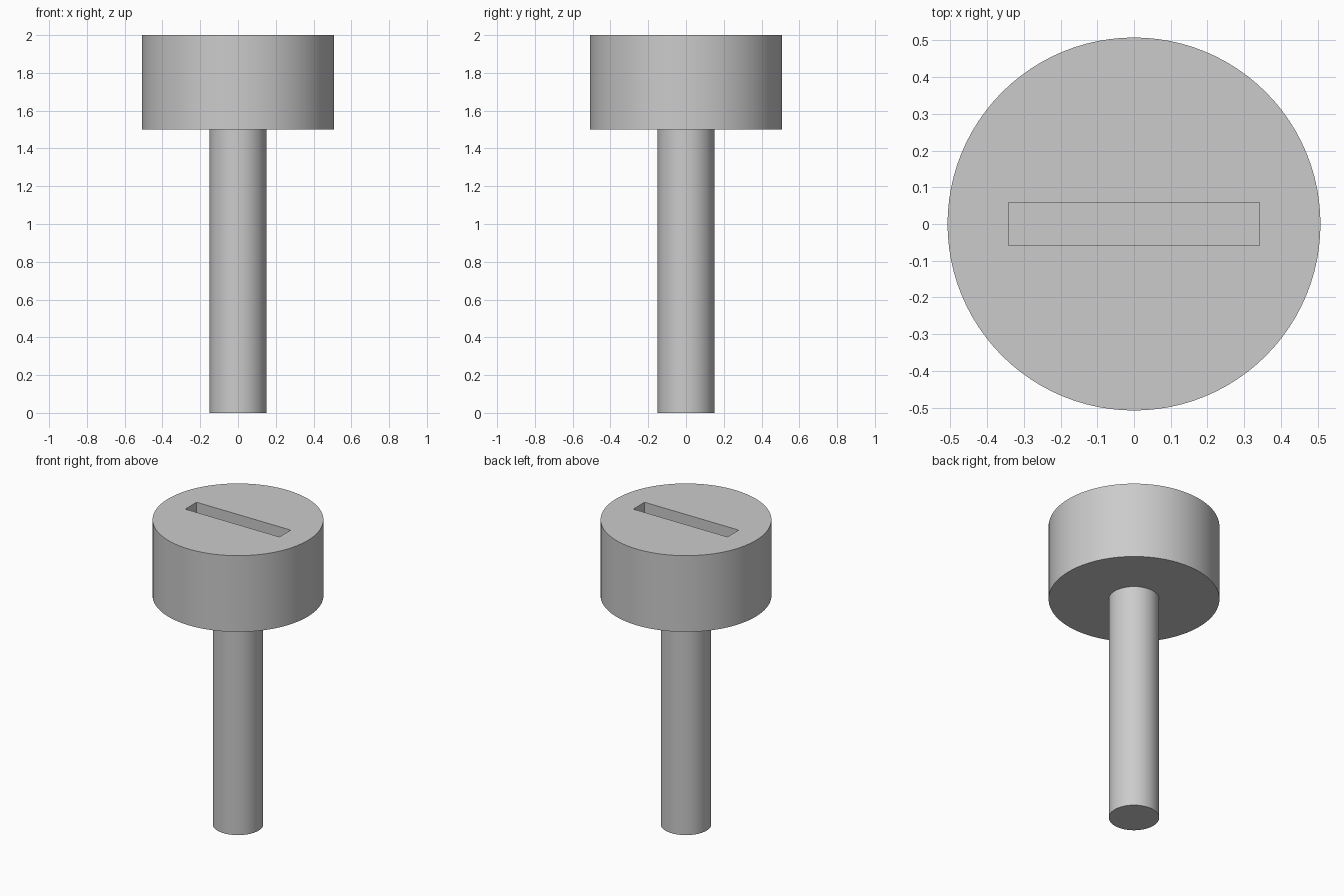
import bpy
import math

cube = bpy.data.objects.get("Cube")
if cube:
    bpy.data.objects.remove(cube, do_unlink=True)

HEAD_RADIUS, SHAFT_RADIUS = 0.508, 0.15
HEAD_BASE, TOP = 1.5, 2.0
SLOT_LENGTH, SLOT_WIDTH, SLOT_DEPTH = 0.683, 0.117, 0.2

grey = bpy.data.materials.new("plain grey")
grey.use_nodes = True
colour = (0.6, 0.6, 0.6, 1)
grey.diffuse_color = colour
grey.node_tree.nodes["Principled BSDF"].inputs["Base Color"].default_value = colour


def cylinder(name, radius, bottom, top):
    bpy.ops.mesh.primitive_cylinder_add(
        vertices=96, radius=radius, depth=top - bottom,
        location=(0, 0, (bottom + top) / 2))
    obj = bpy.context.object
    obj.name = name
    obj.data.materials.append(grey)
    return obj


# Shaft and broad round head
shaft = cylinder("shaft", SHAFT_RADIUS, 0, HEAD_BASE)
head = cylinder("head", HEAD_RADIUS, HEAD_BASE, TOP)

# Straight driver slot cut into the top of the head
bpy.ops.mesh.primitive_cube_add(size=1, location=(0, 0, TOP))
cutter = bpy.context.object
cutter.name = "slot_cutter"
cutter.scale = (SLOT_LENGTH, SLOT_WIDTH, SLOT_DEPTH * 2)
cutter.data.materials.append(grey)
cutter.hide_render = True

cut = head.modifiers.new("slot", "BOOLEAN")
cut.operation = "DIFFERENCE"
cut.solver = "EXACT"
cut.object = cutter
bpy.context.view_layer.objects.active = head
bpy.ops.object.modifier_apply(modifier=cut.name)
bpy.data.objects.remove(cutter, do_unlink=True)

# Smooth round sides with crisp rims
for part in (shaft, head):
    bpy.ops.object.select_all(action="DESELECT")
    part.select_set(True)
    bpy.context.view_layer.objects.active = part
    bpy.ops.object.shade_smooth_by_angle(angle=math.radians(30))
